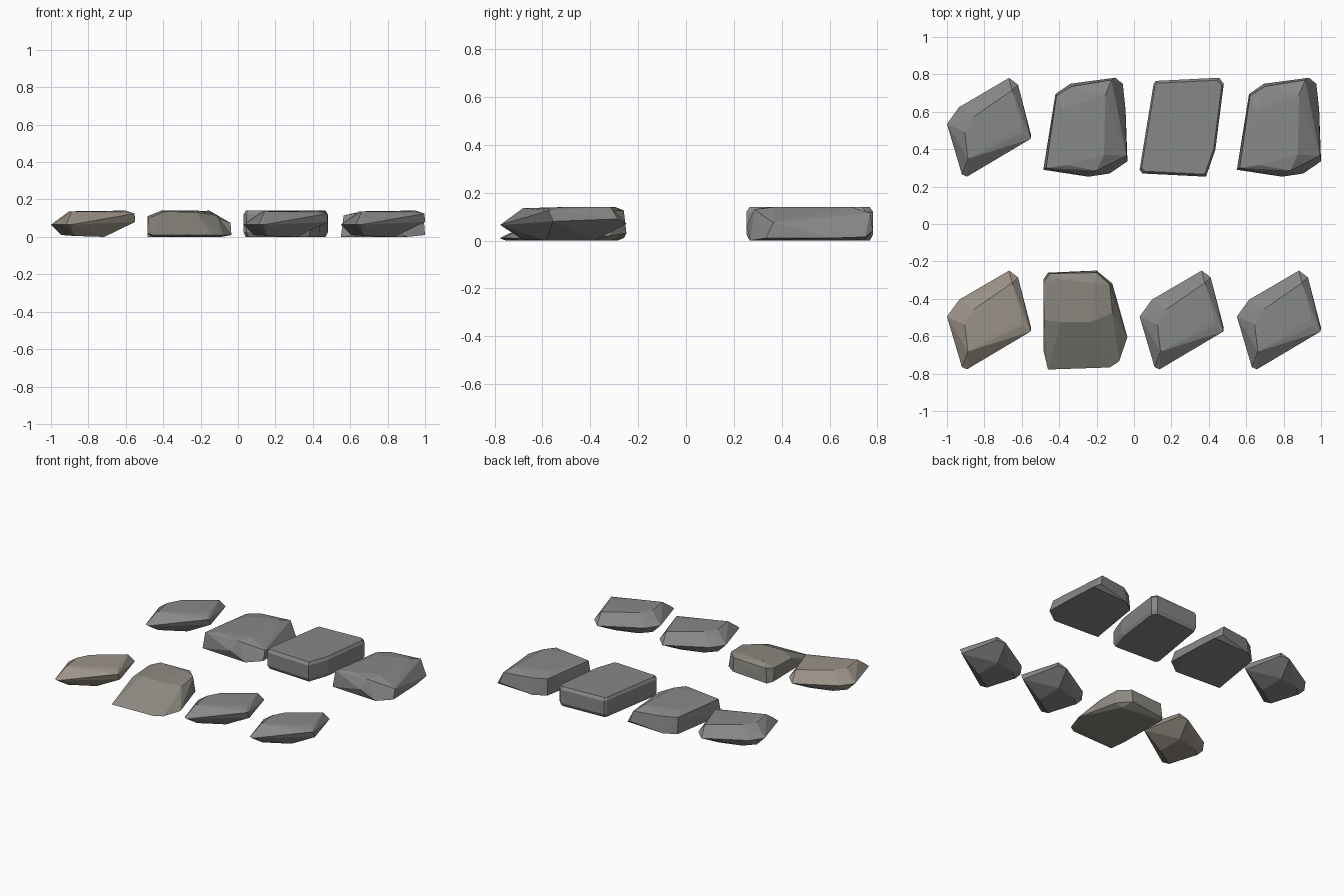
import bpy, bmesh

# Four stone shapes, each given by its corner points (x, y, z)
WEDGE = [(-.225, .02, .065), (-.16, .11, .065), (.107, .266, .07), (.155, .23, .09),
         (.225, -.04, .08), (.222, -.06, .125), (-.118, -.262, .065), (-.145, -.25, .065),
         (-.13, -.022, .135), (-.113, -.167, .135), (.175, .01, .14), (.175, -.03, .137),
         (.123, .2, .14), (-.08, .06, .138),
         (-.17, .03, .01), (-.1, -.17, .005), (.06, -.07, 0), (.06, .13, 0), (-.1, .09, .005)]

SLOPED = [(-.225, -.225, 0), (-.16, .18, 0), (-.08, .235, .005), (.16, .267, .04),
          (.2, .235, .015), (.215, .095, .01), (.225, -.18, .01), (.13, -.245, .0),
          (.017, -.262, .06), (-.21, -.215, .115), (-.155, .17, .115), (-.075, .22, .12),
          (.14, .255, .115), (.107, .176, .14), (.1, -.145, .14), (.06, -.23, .13),
          (-.12, .1, .135), (-.1, -.2, .135), (.22, -.15, .075)]

SLAB_OUTLINE = [(-.15, .235), (-.14, .25), (.2, .267), (.225, .235),
                (.18, -.118), (.13, -.262), (-.21, -.245), (-.225, -.225)]
SLAB = [(x * s, y * s, z) for x, y in SLAB_OUTLINE
        for s, z in ((.95, 0), (1, .025), (1, .12), (.95, .14))]

RIDGED = [(-.225, .218, .015), (-.2, .255, .01), (.06, .266, .03), (.144, .197, .02),
          (.187, 0, .01), (.225, -.09, .01), (.18, -.22, .01), (.13, -.252, .01),
          (-.2, -.263, .01), (-.225, -.156, .02), (-.19, -.24, 0), (.17, -.18, 0),
          (.1, .2, 0), (-.19, .23, 0), (-.225, .2, .11), (-.19, .25, .115),
          (-.15, .22, .14), (.06, .255, .125), (.05, .2, .14), (.13, .19, .125),
          (.145, .04, .115), (.03, -.01, .133), (-.13, -.01, .135), (-.22, 0, .1)]

def material(name, rgb):
    mat = bpy.data.materials.new(name)
    mat.diffuse_color = (*rgb, 1)
    return mat

GREY = material("grey_stone", (.24, .25, .24))
BEIGE = material("beige_stone", (.33, .29, .245))
BROWN = material("brown_stone", (.26, .25, .215))

def stone(name, points, x, y, mat):
    """Flat-faced stone as the convex hull of its corners."""
    bm = bmesh.new()
    for p in points:
        bm.verts.new(p)
    hull = bmesh.ops.convex_hull(bm, input=bm.verts[:])
    spare = {v for v in hull["geom_interior"] + hull["geom_unused"]
             if isinstance(v, bmesh.types.BMVert)}
    bmesh.ops.delete(bm, geom=list(spare), context='VERTS')
    bmesh.ops.recalc_face_normals(bm, faces=bm.faces[:])
    mesh = bpy.data.meshes.new(name)
    bm.to_mesh(mesh)
    bm.free()
    mesh.materials.append(mat)
    obj = bpy.data.objects.new(name, mesh)
    obj.location = (x, y, 0)
    bpy.context.collection.objects.link(obj)

# Back row
stone("wedge_stone_back", WEDGE, -.775, .515, GREY)
stone("sloped_stone_left", SLOPED, -.26, .515, GREY)
stone("slab_stone", SLAB, .255, .515, GREY)
stone("sloped_stone_right", SLOPED, .775, .515, GREY)

# Front row
stone("wedge_stone_left", WEDGE, -.775, -.515, BEIGE)
stone("ridged_stone", RIDGED, -.26, -.515, BROWN)
stone("wedge_stone_middle", WEDGE, .255, -.515, GREY)
stone("wedge_stone_right", WEDGE, .775, -.515, GREY)
